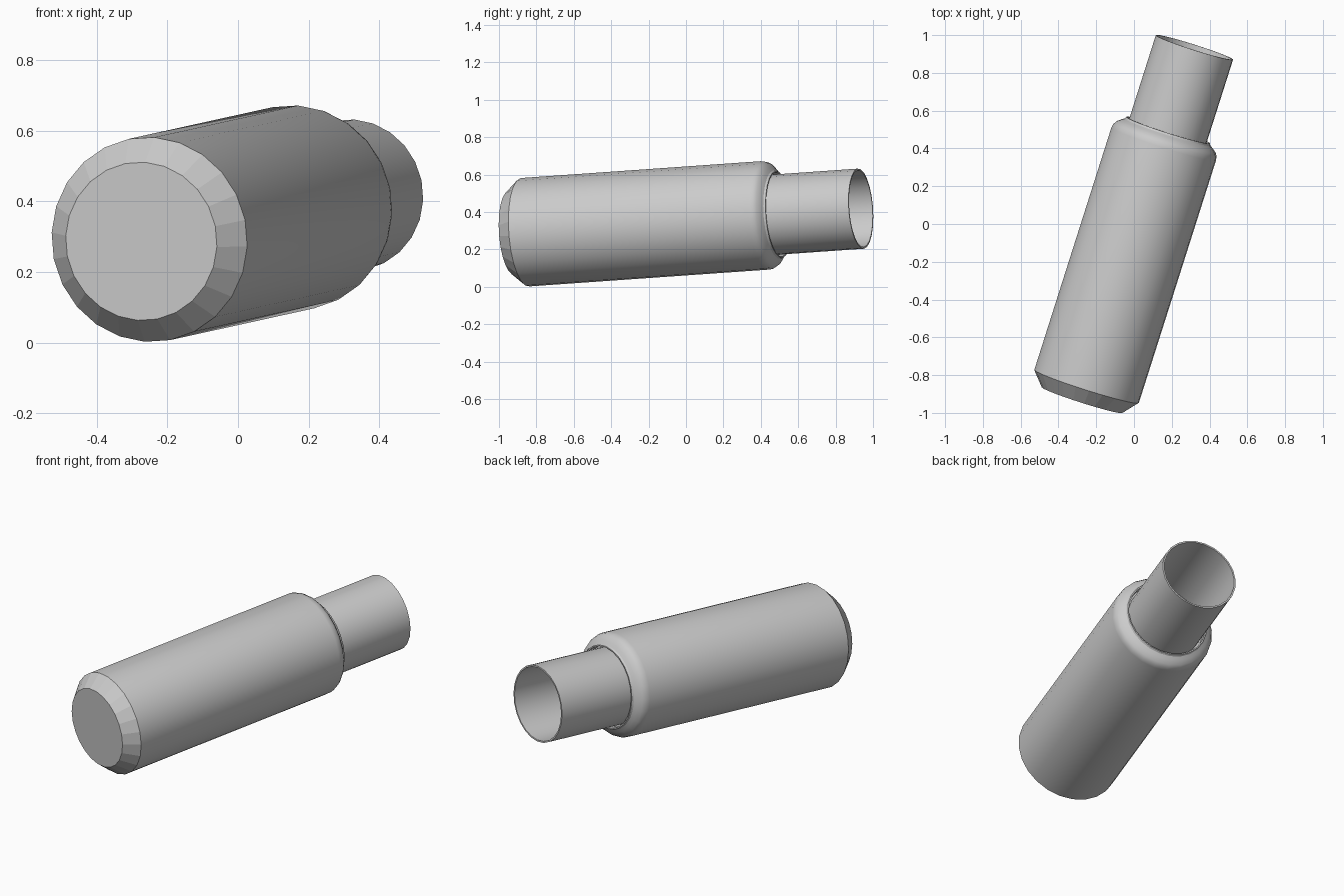
import bpy, math
from mathutils import Vector, Matrix

if "Cube" in bpy.data.objects:
    bpy.data.objects.remove(bpy.data.objects["Cube"])

SIDES = 24
START = Vector((-0.274, -0.932, 0.287))   # centre of the flat cap
END = Vector((0.32, 0.935, 0.418))        # centre of the open mouth
AXIS = (END - START).normalized()
LENGTH = (END - START).length
RIGHT = AXIS.cross(Vector((0, 0, 1))).normalized()
UP = RIGHT.cross(AXIS)


def lathe(name, profile, flat=(), sharp=(), cap_start=False, cap_end=False):
    """Revolve (radius, distance) points about the tilted axis."""
    verts, faces, smooth = [], [], []
    for r, t in profile:
        for i in range(SIDES):
            a = 2 * math.pi * i / SIDES + math.radians(4)
            verts.append(START + AXIS * t + (UP * math.cos(a) + RIGHT * math.sin(a)) * r)
    for k in range(len(profile) - 1):
        for i in range(SIDES):
            j = (i + 1) % SIDES
            a, b = k * SIDES, (k + 1) * SIDES
            faces.append((a + i, b + i, b + j, a + j))
            smooth.append(k not in flat)
    if cap_start:
        faces.append(tuple(range(SIDES)))
        smooth.append(False)
    if cap_end:
        n = (len(profile) - 1) * SIDES
        faces.append(tuple(reversed(range(n, n + SIDES))))
        smooth.append(False)
    me = bpy.data.meshes.new(name)
    me.from_pydata(verts, [], faces)
    me.polygons.foreach_set("use_smooth", smooth)
    # keep the chosen profile rings crisp
    for e in me.edges:
        ra, rb = (v // SIDES for v in e.vertices)
        if ra == rb and ra in sharp:
            e.use_edge_sharp = True
    me.update()
    ob = bpy.data.objects.new(name, me)
    bpy.context.collection.objects.link(ob)
    return ob


# Main cylinder: faceted end chamfer, rounded shoulder, thin lip and groove
lathe("body", [(0.225, 0), (0.291, 0.076), (0.291, 1.425), (0.287, 1.447),
               (0.276, 1.465), (0.255, 1.481), (0.238, 1.492), (0.233, 1.503),
               (0.226, 1.503), (0.225, 1.47), (0.214, 1.47)],
      flat=(0,), sharp=(0, 1, 6, 7, 8, 9), cap_start=True)

# Narrow open tube with a thin wall
lathe("neck_tube", [(0.215, 1.47), (0.215, LENGTH), (0.206, LENGTH), (0.206, 1.48)],
      sharp=(1, 2, 3), cap_end=True)
